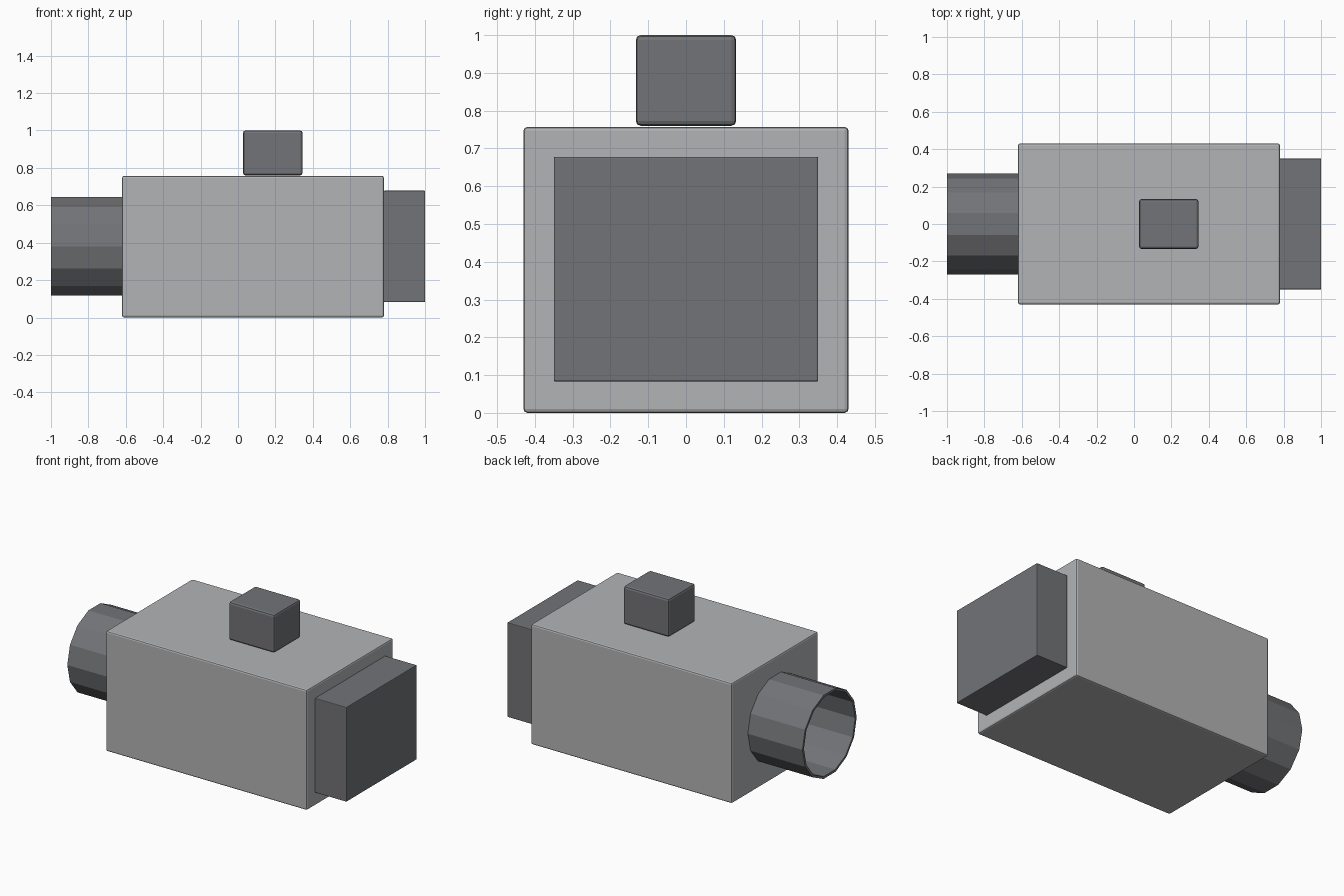
import bpy
import bmesh
from math import pi
from mathutils import Matrix, Vector

old = bpy.data.objects.get("Cube")
if old:
    bpy.data.objects.remove(old, do_unlink=True)


def material(name, colour):
    mat = bpy.data.materials.new(name)
    mat.use_nodes = True
    mat.diffuse_color = colour
    mat.node_tree.nodes["Principled BSDF"].inputs["Base Color"].default_value = colour
    return mat


light_grey = material("light grey", (0.45, 0.455, 0.465, 1))
dark_grey = material("dark grey", (0.17, 0.173, 0.185, 1))


def add_object(name, bm, mat):
    mesh = bpy.data.meshes.new(name)
    bm.to_mesh(mesh)
    bm.free()
    mesh.materials.append(mat)
    obj = bpy.data.objects.new(name, mesh)
    bpy.context.collection.objects.link(obj)
    return obj


def box(name, low, high, bevel, mat):
    low, high = Vector(low), Vector(high)
    bm = bmesh.new()
    bmesh.ops.create_cube(bm, size=1)
    bmesh.ops.scale(bm, vec=high - low, verts=bm.verts)
    bmesh.ops.translate(bm, vec=(low + high) / 2, verts=bm.verts)
    obj = add_object(name, bm, mat)
    mod = obj.modifiers.new("Bevel", "BEVEL")
    mod.width = bevel
    mod.segments = 2
    return obj


# Main housing, rear block and top knob
box("body", (-0.62, -0.43, 0), (0.78, 0.43, 0.757), 0.01, light_grey)
box("rear_block", (0.78, -0.35, 0.083), (1, 0.35, 0.678), 0.004, dark_grey)
box("top_knob", (0.027, -0.133, 0.76), (0.345, 0.133, 1), 0.013, dark_grey)

# Open faceted tube with a thin wall
bm = bmesh.new()
bmesh.ops.create_cone(bm, cap_ends=False, segments=14, radius1=0.27, radius2=0.27, depth=0.38)
bmesh.ops.rotate(bm, matrix=Matrix.Rotation(pi / 2, 3, "Y"), verts=bm.verts)
bmesh.ops.translate(bm, vec=(-0.81, 0, 0.38), verts=bm.verts)
bmesh.ops.recalc_face_normals(bm, faces=bm.faces)
tube = add_object("lens_tube", bm, dark_grey)
wall = tube.modifiers.new("Wall", "SOLIDIFY")
wall.thickness = 0.015
wall.offset = -1
